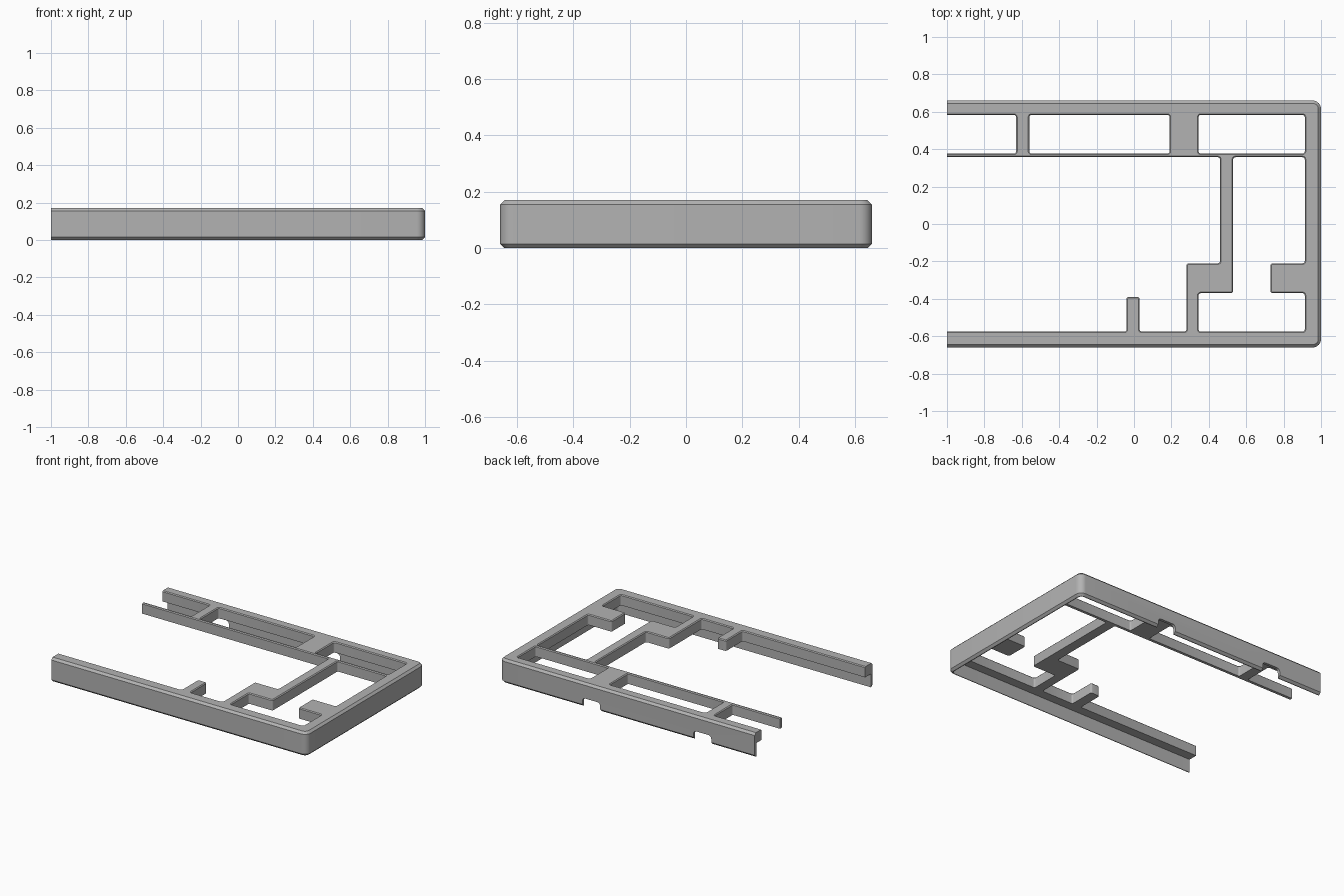
import bpy, bmesh, math
from mathutils import Vector

cube = bpy.data.objects.get("Cube")
if cube:
    bpy.data.objects.remove(cube, do_unlink=True)

grey = bpy.data.materials.new("plain_grey")
grey.use_nodes = True
colour = (0.45, 0.45, 0.45, 1)
grey.diffuse_color = colour
grey.node_tree.nodes["Principled BSDF"].inputs["Base Color"].default_value = colour

TOP, UNDERSIDE, WALL, BEVEL, EDGE = 0.17, 0.095, 0.02, 0.015, 0.006
CUT_X, BEYOND = -1.0, -1.1


def rect(x0, x1, y0, y1):
    return [(x0, y0), (x1, y0), (x1, y1), (x0, y1)]


def rounded(points, inset, radius, steps):
    """Inset a counter-clockwise right-angled outline and round its corners."""
    result = []
    for i, p in enumerate(points):
        p = Vector(p)
        d1 = (p - Vector(points[i - 1])).normalized()
        d2 = (Vector(points[(i + 1) % len(points)]) - p).normalized()
        n1, n2 = Vector((-d1.y, d1.x)), Vector((-d2.y, d2.x))
        turn = 1 if d1.cross(d2) > 0 else -1
        r = radius - turn * inset
        centre = p + (inset + turn * r) * (n1 + n2)
        for k in range(steps + 1):
            t = math.pi / 2 * k / steps
            result.append(centre - turn * r * (n1 * math.cos(t) + n2 * math.sin(t)))
    return result


def skin(bm, points, section, radius, steps):
    """Join stacked outlines with faces; return the first and last edge loops."""
    loops = []
    for inset, z in section:
        loops.append([bm.verts.new((v.x, v.y, z))
                      for v in rounded(points, inset, radius, steps)])
    n = len(loops[0])
    for a, b in zip(loops, loops[1:]):
        for i in range(n):
            j = (i + 1) % n
            bm.faces.new((a[i], a[j], b[j], b[i]))
    return [[bm.edges.get((l[i], l[(i + 1) % n])) for i in range(n)]
            for l in (loops[0], loops[-1])]


# Openings in the top plate; those on the open end run past the cut
openings = [
    rect(BEYOND, -0.63, 0.377, 0.583),
    rect(-0.56, 0.19, 0.377, 0.583),
    rect(0.345, 0.913, 0.377, 0.583),
    [(BEYOND, -0.575), (-0.04, -0.575), (-0.04, -0.39), (0.03, -0.39),
     (0.03, -0.575), (0.28, -0.575), (0.28, -0.21), (0.46, -0.21),
     (0.46, 0.357), (BEYOND, 0.357)],
    [(0.345, -0.575), (0.913, -0.575), (0.913, -0.37), (0.73, -0.37),
     (0.73, -0.21), (0.913, -0.21), (0.913, 0.357), (0.53, 0.357),
     (0.53, -0.37), (0.345, -0.37)],
]

# Frame: bevelled outer wall, hollow underneath
bm = bmesh.new()
wall_section = [(BEVEL, TOP), (0, TOP - BEVEL), (0, BEVEL), (BEVEL, 0),
                (WALL, 0), (WALL, UNDERSIDE)]
upper, lower = skin(bm, rect(-1.2, 1, -0.66, 0.66), wall_section, 0.045, 8)
for outline in openings:
    a, b = skin(bm, outline, [(-EDGE, TOP), (0, TOP - EDGE), (0, UNDERSIDE)], 0.012, 4)
    upper += a
    lower += b
for edges in (upper, lower):
    bmesh.ops.triangle_fill(bm, use_beauty=True, edges=edges, normal=(0, 0, 1))

# Straight cut at the open end
bmesh.ops.bisect_plane(bm, geom=bm.verts[:] + bm.edges[:] + bm.faces[:],
                       plane_co=(CUT_X, 0, 0), plane_no=(1, 0, 0), clear_inner=True)
bmesh.ops.holes_fill(bm, edges=[e for e in bm.edges if e.is_boundary], sides=0)
bmesh.ops.recalc_face_normals(bm, faces=bm.faces)
mesh = bpy.data.meshes.new("case_frame")
bm.to_mesh(mesh)
bm.free()
mesh.materials.append(grey)
frame = bpy.data.objects.new("case_frame", mesh)
bpy.context.collection.objects.link(frame)
bpy.context.view_layer.objects.active = frame
frame.select_set(True)

# Round-topped notches in the foot of the back wall
for x in (0.28, -0.59):
    bm = bmesh.new()
    shape = rounded(rect(x - 0.07, x + 0.07, -0.1, 0.062), 0, 0.022, 5)
    face = bm.faces.new([bm.verts.new((v.x, 0.61, v.y)) for v in shape])
    out = bmesh.ops.extrude_face_region(bm, geom=[face])
    bmesh.ops.translate(bm, vec=(0, 0.1, 0),
                        verts=[g for g in out["geom"] if isinstance(g, bmesh.types.BMVert)])
    bmesh.ops.recalc_face_normals(bm, faces=bm.faces)
    cut_mesh = bpy.data.meshes.new("notch_cutter")
    bm.to_mesh(cut_mesh)
    bm.free()
    cutter = bpy.data.objects.new("notch_cutter", cut_mesh)
    bpy.context.collection.objects.link(cutter)
    cutter.hide_render = True
    mod = frame.modifiers.new("notch", 'BOOLEAN')
    mod.operation, mod.solver, mod.object = 'DIFFERENCE', 'EXACT', cutter
    bpy.ops.object.modifier_apply(modifier=mod.name)
    bpy.data.objects.remove(cutter, do_unlink=True)

bpy.ops.object.shade_smooth_by_angle(angle=math.radians(30))
